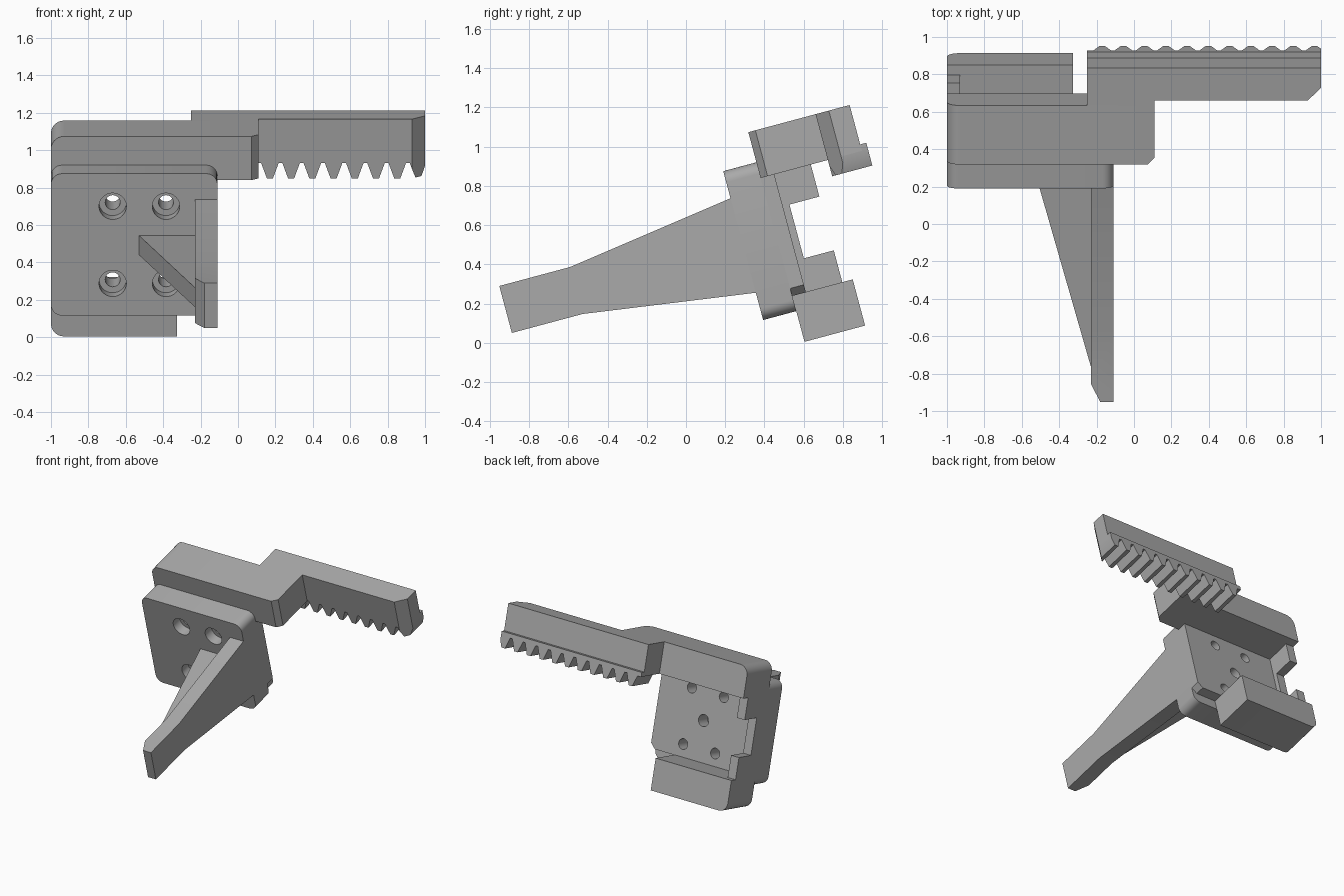
import bpy, bmesh, math
from mathutils import Matrix, Vector

if "Cube" in bpy.data.objects:
    bpy.data.objects.remove(bpy.data.objects["Cube"])

TILT = Matrix.Rotation(math.radians(15), 4, 'X')
FRONT, SEAT, BACK = 0.41, 0.585, 0.657      # depths of the mounting plate layers
LEFT, RIGHT = -1.0, -0.11                   # plate sides

grey = bpy.data.materials.new("plain grey")
grey.use_nodes = True
grey.diffuse_color = (0.4, 0.4, 0.4, 1)
grey.node_tree.nodes["Principled BSDF"].inputs["Base Color"].default_value = (0.4, 0.4, 0.4, 1)


def rounded(corners, steps=7):
    """Outline from (a, b) or (a, b, radius) corners."""
    out = []
    for i, c in enumerate(corners):
        p = Vector(c[:2])
        if len(c) == 2:
            out.append(p)
            continue
        d1 = (Vector(corners[i - 1][:2]) - p).normalized()
        d2 = (Vector(corners[(i + 1) % len(corners)][:2]) - p).normalized()
        for k in range(steps + 1):
            t = math.pi / 2 * k / steps
            out.append(p + c[2] * (d1 * (1 - math.sin(t)) + d2 * (1 - math.cos(t))))
    return out


def extrude(name, outline, axis, lo, hi, cut=None):
    """Extrude an outline along an axis; cut = (point, normal) trims a corner."""
    bm = bmesh.new()

    def place(p, d):
        co = [p[0], p[1]]
        co.insert(axis, d)
        return bm.verts.new(co)

    face = bm.faces.new([place(p, lo) for p in outline])
    new = bmesh.ops.extrude_face_region(bm, geom=[face])["geom"]
    shift = Vector((0, 0, 0))
    shift[axis] = hi - lo
    bmesh.ops.translate(bm, vec=shift, verts=[g for g in new if isinstance(g, bmesh.types.BMVert)])
    if cut:
        geom = bm.verts[:] + bm.edges[:] + bm.faces[:]
        bmesh.ops.bisect_plane(bm, geom=geom, plane_co=cut[0], plane_no=cut[1], clear_outer=True)
        bmesh.ops.holes_fill(bm, edges=[e for e in bm.edges if e.is_boundary])
    bmesh.ops.recalc_face_normals(bm, faces=bm.faces)
    bm.transform(TILT)
    mesh = bpy.data.meshes.new(name)
    bm.to_mesh(mesh)
    bm.free()
    mesh.materials.append(grey)
    ob = bpy.data.objects.new(name, mesh)
    bpy.context.collection.objects.link(ob)
    return ob


def box(a0, a1, b0, b1):
    return [(a0, b0), (a1, b0), (a1, b1), (a0, b1)]


def circle(x, z, r, n=32):
    return [(x + r * math.cos(2 * math.pi * k / n), z + r * math.sin(2 * math.pi * k / n)) for k in range(n)]


# Mounting plate and the thinner slab behind it
plate = extrude("mounting_plate", rounded([(x, z, 0.06) for x, z in box(LEFT, RIGHT, 0.01, 0.796)]), 1, FRONT, SEAT)
slab = extrude("back_slab", [(LEFT, 0.09), (-0.15, 0.09), (RIGHT, 0.13), (RIGHT, 0.72), (LEFT, 0.72)], 1, SEAT, BACK)

# Counterbored screw holes and the blind centre hole
cutters = []
for x in (-0.67, -0.385):
    for z in (0.188, 0.615):
        cutters.append(extrude("screw_hole", circle(x, z, 0.04), 1, 0.3, 0.8))
        cutters.append(extrude("counterbore", circle(x, z, 0.073), 1, 0.3, 0.49))
cutters.append(extrude("centre_hole", circle(-0.528, 0.402, 0.045), 1, 0.54, 0.8))
for cutter in cutters:
    cutter.hide_render = True
    for target in (plate, slab):
        mod = target.modifiers.new("hole", 'BOOLEAN')
        mod.operation, mod.object, mod.solver = 'DIFFERENCE', cutter, 'EXACT'
for target in (plate, slab):
    bpy.context.view_layer.objects.active = target
    for mod in list(target.modifiers):
        bpy.ops.object.modifier_apply(modifier=mod.name)
for cutter in cutters:
    bpy.data.objects.remove(cutter)

# Notched wall along the outer side
extrude("side_wall", [(SEAT, 0.09), (0.85, 0.09), (0.85, 0.26), (0.692, 0.26), (0.692, 0.544),
                      (0.85, 0.544), (0.85, 0.72), (SEAT, 0.72)], 0, LEFT, -0.93)

# Lower block and upper bar, each with one rounded outer corner
extrude("lower_block", rounded([(LEFT, -0.152, 0.07), (-0.325, -0.152), (-0.325, 0.092), (LEFT, 0.092)]), 1, SEAT, 0.905)
extrude("upper_bar", rounded([(LEFT, 0.713), (0.11, 0.713), (0.11, 0.955), (LEFT, 0.955, 0.07)]), 1, SEAT, 0.912,
        cut=((0.11, 0.622, 0), (1, -1, 0)))

# Offset arm
extrude("rack_arm", [(-0.25, 0.912), (0.11, 0.912), (0.11, 0.94), (0.93, 0.94), (1, 1.01), (1, 1.12), (-0.25, 1.12)],
        2, 0.713, 0.955)

# Toothed rack under the arm
teeth = [(1, 0.747), (-0.25, 0.747), (-0.25, 0.713)]
for k in range(11):
    mid = 0.965 - 0.1135 * (10 - k)
    for dx, z in ((-0.047, 0.713), (-0.016, 0.627), (0.016, 0.627), (0.047, 0.713)):
        if mid + dx < 1:
            teeth.append((mid + dx, z))
teeth.append((1, 0.68))
extrude("tooth_rack", teeth, 1, 0.94, 1.152, cut=((0.93, 0.94, 0), (1, -1, 0)))

# Tapered handle with its stiffening rib
extrude("handle", [(-0.845, 0.278), (-0.472, 0.278), (FRONT, 0.154), (FRONT, 0.653), (-0.472, 0.526), (-0.845, 0.526)],
        0, -0.23, RIGHT, cut=((-0.18, -0.845, 0), (-2, -1, 0)))
extrude("handle_rib", [(-0.53, FRONT), (-0.23, FRONT), (-0.23, -0.67)], 2, 0.346, 0.454)

# Smooth only the rounded corners and holes
for ob in bpy.context.collection.objects:
    if ob.type == 'MESH' and grey.name in ob.data.materials:
        bpy.ops.object.select_all(action='DESELECT')
        ob.select_set(True)
        bpy.context.view_layer.objects.active = ob
        bpy.ops.object.shade_smooth_by_angle(angle=math.radians(25))
